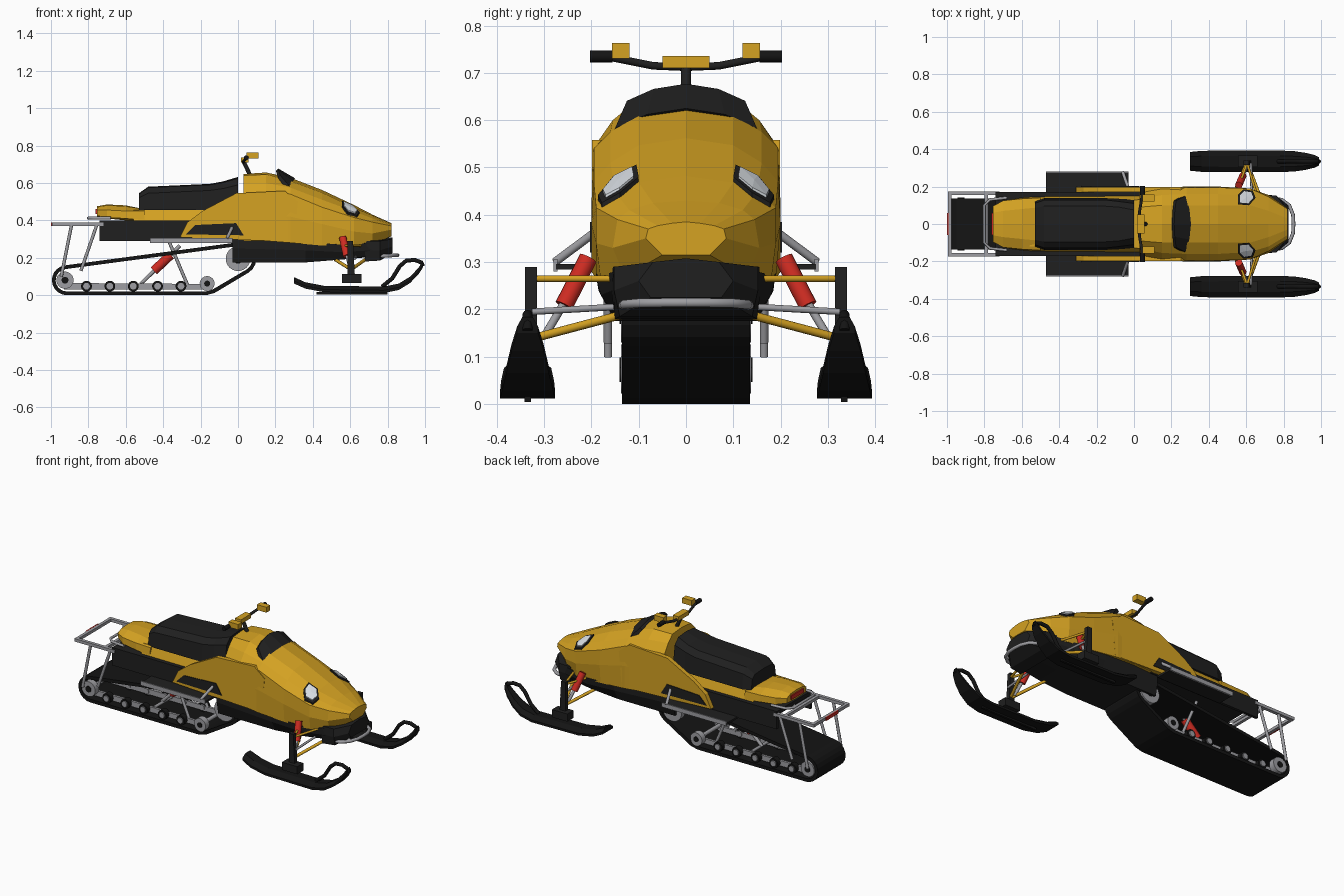
import bpy, bmesh, math
from mathutils import Vector
from mathutils.bvhtree import BVHTree


def material(name, r, g, b):
    m = bpy.data.materials.new(name)
    m.diffuse_color = (r, g, b, 1)
    return m


YELLOW = material("yellow", 0.66, 0.36, 0.016)
BLACK = material("soft black", 0.014, 0.014, 0.014)
RUBBER = material("rubber black", 0.007, 0.007, 0.007)
GREY = material("metal grey", 0.34, 0.34, 0.36)
RED = material("red", 0.62, 0.025, 0.016)
LENS = material("lens white", 0.68, 0.72, 0.76)


def build(name, verts, faces, mat, mirror=False, smooth=False):
    bm = bmesh.new()
    vs = [bm.verts.new(v) for v in verts]
    for f in faces:
        bm.faces.new([vs[i] for i in f])
    bmesh.ops.recalc_face_normals(bm, faces=bm.faces)
    for f in bm.faces:
        f.smooth = smooth
    me = bpy.data.meshes.new(name)
    bm.to_mesh(me)
    bm.free()
    if smooth:
        me.set_sharp_from_angle(angle=math.radians(50))
    me.materials.append(mat)
    ob = bpy.data.objects.new(name, me)
    bpy.context.collection.objects.link(ob)
    if mirror:
        md = ob.modifiers.new("mirror", 'MIRROR')
        md.use_axis = (False, True, False)
        md.use_mirror_merge = False
    return ob


def loft(name, rings, mat, mirror=False, closed=False, smooth=False):
    n, k = len(rings[0]), len(rings)
    faces = []
    for i in range(k if closed else k - 1):
        a, b = i * n, (i + 1) % k * n
        faces += [(a + j, a + (j + 1) % n, b + (j + 1) % n, b + j) for j in range(n)]
    if not closed:
        faces += [tuple(range(n)), tuple(range((k - 1) * n, k * n))]
    return build(name, [v for r in rings for v in r], faces, mat, mirror, smooth)


def body(name, sections, mat):
    """Loft symmetric half sections: (x, [(y, z) from top to bottom])."""
    rings = []
    for x, half in sections:
        rings.append([(x, y, z) for y, z in half] +
                     [(x, -y, z) for y, z in reversed(half) if y > 0])
    return loft(name, rings, mat)


def prism(name, pts, y0, y1, mat, mirror=True):
    return loft(name, [[(x, y, z) for x, z in pts] for y in (y0, y1)], mat, mirror)


def box(name, x0, x1, y0, y1, z0, z1, mat, mirror=False):
    return prism(name, [(x0, z0), (x1, z0), (x1, z1), (x0, z1)], y0, y1, mat, mirror)


def tube(name, pts, r, mat, mirror=True, n=10, ref=(0.43, 0.31, 0.85)):
    p = [Vector(q) for q in pts]
    rings = []
    for i, c in enumerate(p):
        t = (p[min(i + 1, len(p) - 1)] - p[max(i - 1, 0)]).normalized()
        u = t.cross(Vector(ref)).normalized()
        w = t.cross(u)
        rings.append([c + r * (math.cos(a) * u + math.sin(a) * w)
                      for a in (2 * math.pi * j / n for j in range(n))])
    return loft(name, rings, mat, mirror, smooth=True)


def wheel(name, x, z, r, y0, y1, mat):
    return tube(name, [(x, y0, z), (x, y1, z)], r, mat, n=20)


# Hood and side panels
hood = body("hood", [
    (0.03, [(0, .648), (.09, .64), (.13, .60), (.165, .55), (.185, .42), (.19, .29)]),
    (0.15, [(0, .656), (.10, .645), (.155, .60), (.19, .55), (.195, .42), (.19, .29)]),
    (0.28, [(0, .628), (.10, .61), (.16, .575), (.195, .54), (.20, .42), (.20, .28)]),
    (0.45, [(0, .562), (.10, .547), (.16, .51), (.195, .47), (.20, .38), (.19, .265)]),
    (0.62, [(0, .482), (.10, .468), (.15, .448), (.19, .415), (.19, .34), (.18, .26)]),
    (0.72, [(0, .43), (.07, .425), (.12, .41), (.145, .39), (.155, .33), (.13, .27)]),
    (0.82, [(0, .385), (.03, .382), (.06, .377), (.08, .37), (.085, .35), (.05, .315)]),
], YELLOW)
prism("side_panel", [(-.31, .31), (-.27, .39), (-.19, .45), (-.01, .545), (.25, .558),
                     (.32, .50), (.30, .285), (-.10, .30)], .172, .199, YELLOW)
prism("side_vent", [(-.28, .325), (-.23, .375), (-.01, .385), (.03, .32)], .196, .203, BLACK)

# Headlights laid on the hood surface
bm = bmesh.new()
bm.from_mesh(hood.data)
tree = BVHTree.FromBMesh(bm)


def on_hood(x, y, lift):
    return tree.ray_cast(Vector((x, y, 2)), Vector((0, 0, -1)))[0] + Vector((0, 0, lift))


LAMP = [(.555, .105), (.555, .155), (.585, .186), (.635, .178), (.65, .14), (.615, .10)]
for name, s, lift, mat in (("headlight_frame", 1, .010, BLACK), ("headlight_lens", .76, .015, LENS)):
    xy = [(.60 + (x - .60) * s, .144 + (y - .144) * s) for x, y in LAMP]
    top = [on_hood(x, y, lift) for x, y in xy + [(.60, .144)]]
    low = [v - Vector((0, 0, lift + .003)) for v in top[:6]]
    faces = [f for i in range(6) for f in ((i, (i + 1) % 6, 6), (i, (i + 1) % 6, 7 + (i + 1) % 6, 7 + i))]
    build(name, top + low, faces + [tuple(range(7, 13))], mat, True)
bm.free()

# Windshield
rings = []
for y in (-1, -.55, 0, .55, 1):
    k = y * y
    lo = (.305 - .03 * k, .15 * y, .625 - .042 * k)
    hi = (.215 + .01 * k, .125 * y, .677 - .036 * k)
    rings.append([lo, hi, (hi[0] - .012, hi[1], hi[2] - .012), (lo[0] - .02, lo[1], lo[2] - .015)])
loft("windshield", rings, BLACK)

# Belly pan and front bumper
body("belly_pan", [
    (-.03, [(0, .295), (.165, .295), (.165, .25), (.15, .175), (0, .175)]),
    (.36, [(0, .295), (.19, .285), (.185, .24), (.15, .175), (0, .175)]),
    (.55, [(0, .295), (.19, .27), (.18, .23), (.15, .19), (0, .19)]),
    (.72, [(0, .295), (.15, .28), (.155, .24), (.14, .21), (0, .205)]),
], BLACK)
body("front_bumper", [
    (.68, [(0, .30), (.155, .29), (.158, .24), (.15, .18), (0, .18)]),
    (.76, [(0, .305), (.152, .29), (.152, .24), (.14, .185), (0, .185)]),
    (.825, [(0, .308), (.07, .30), (.10, .26), (.075, .225), (0, .225)]),
], BLACK)
tube("bumper_bar", [(.74, -.135, .208), (.79, -.13, .21), (.83, -.10, .213), (.85, -.05, .214), (.853, 0, .214),
                    (.85, .05, .214), (.83, .10, .213), (.79, .13, .21), (.74, .135, .208)],
     .010, GREY, False, ref=(0, 0, 1))

# Tunnel, seat and tail
box("tunnel_top", -.74, .05, -.172, .172, .375, .40, BLACK)
box("tunnel_side", -.74, .05, .155, .172, .29, .39, BLACK, True)
body("seat_base", [
    (-.56, [(0, .455), (.12, .455), (.145, .40), (0, .40)]),
    (.04, [(0, .47), (.13, .47), (.15, .40), (0, .40)]),
], YELLOW)
body("tail", [
    (-.755, [(0, .475), (.06, .47), (.095, .455), (.09, .425), (0, .42)]),
    (-.70, [(0, .485), (.07, .48), (.125, .455), (.125, .415), (0, .41)]),
    (-.60, [(0, .48), (.08, .475), (.135, .45), (.14, .41), (0, .40)]),
    (-.50, [(0, .46), (.09, .46), (.14, .45), (.145, .40), (0, .40)]),
], YELLOW)
body("seat", [
    (-.53, [(0, .545), (.085, .54), (.11, .52), (.12, .455), (0, .455)]),
    (-.48, [(0, .58), (.095, .575), (.128, .545), (.138, .455), (0, .455)]),
    (-.15, [(0, .595), (.095, .59), (.128, .56), (.138, .455), (0, .455)]),
    (-.08, [(0, .608), (.09, .602), (.12, .57), (.135, .455), (0, .455)]),
    (0, [(0, .632), (.075, .625), (.11, .59), (.13, .455), (0, .43)]),
], BLACK)
box("tail_light", -.762, -.752, -.06, .06, .435, .46, RED)
tube("grab_handle", [(-.68, -.14, .412), (-.77, -.13, .412), (-.80, -.10, .412), (-.80, .10, .412),
                     (-.77, .13, .412), (-.68, .14, .412)], .008, GREY, False, ref=(0, 0, 1))

# Rear rack
box("rack_side_rail", -.995, -.72, .155, .175, .37, .388, GREY, True)
for x in (-.985, -.79):
    box("rack_cross_bar", x - .009, x + .009, -.17, .17, .37, .388, GREY)
box("rear_reflector", -1.0, -.993, -.06, .06, .369, .389, RED)
tube("rack_rear_leg", [(-.89, .165, .375), (-.945, .165, .10)], .009, GREY)
tube("rack_front_leg", [(-.755, .165, .375), (-.84, .165, .13)], .009, GREY)

# Running boards
box("running_board", -.47, -.03, .165, .275, .284, .296, BLACK, True)
box("board_rim", -.47, -.03, .272, .28, .28, .306, GREY, True)
tube("board_strut", [(-.06, .277, .30), (-.03, .19, .365)], .009, GREY)


# Track belt around its wheels
def belt(t):
    pts = [(-.915 + (.08 - t) * math.cos(a), .08 + (.08 - t) * math.sin(a))
           for a in (math.radians(97 + 173 * i / 10) for i in range(11))]
    pts += [(-.17, t), (-.125 - t * .4, .012 + t)]
    return pts + [(.01 + (.088 - t) * math.cos(a), .195 + (.088 - t) * math.sin(a))
                  for a in (math.radians(-57 + 154 * i / 8) for i in range(9))]


loft("track", [[(a[0], -.135, a[1]), (a[0], .135, a[1]), (b[0], .135, b[1]), (b[0], -.135, b[1])]
               for a, b in zip(belt(0), belt(.02))], RUBBER, closed=True)
for x in (-.81, -.685, -.56, -.43, -.305):
    wheel("bogie_wheel", x, .048, .029, .09, .125, RUBBER)
    wheel("bogie_hub", x, .048, .018, .08, .132, GREY)
for x, z, r in ((-.165, .062, .040), (-.925, .08, .046), (0, .195, .066)):
    wheel("large_wheel", x, z, r, .10, .137, GREY)
    wheel("large_wheel_hub", x, z, r * .4, .10, .141, RUBBER)
    tube("axle", [(x, -.12, z), (x, .12, z)], .012, GREY, False)
prism("slide_rail", [(-.93, .03), (-.16, .03), (-.13, .07), (-.20, .06), (-.93, .065)], .085, .10, GREY)
tube("suspension_arm", [(-.37, .09, .29), (-.27, .09, .055)], .009, GREY)
tube("rear_shock", [(-.45, 0, .13), (-.36, 0, .215)], .025, RED, False)
tube("rear_shock_rod", [(-.52, 0, .06), (-.31, 0, .265)], .010, GREY, False)
tube("arm_cross_bar", [(-.51, -.09, .06), (-.51, .09, .06)], .009, GREY, False)

# Front suspension
for x in (.545, .655):
    tube("upper_arm", [(x, .16, .265), (.605, .325, .265)], .007, YELLOW)
for x in (.52, .68):
    tube("lower_arm", [(x, .13, .19), (.605, .33, .137)], .009, YELLOW)
tube("tie_rod", [(.63, .15, .205), (.625, .325, .195)], .007, GREY)
tube("front_shock", [(.56, .207, .308), (.582, .258, .208)], .020, RED)
tube("front_shock_rod", [(.57, .23, .26), (.60, .30, .142)], .009, GREY)
prism("spindle", [(.585, .10), (.625, .10), (.615, .29), (.585, .29)], .315, .34, BLACK)
box("ski_mount", .555, .66, .305, .365, .065, .112, BLACK, True)

# Skis: flat sole with a raised spine, and a loop at the tip
rings = []
for x, z, w in ((.30, .062, .050), (.36, .035, .056), (.46, .016, .058), (.78, .012, .058),
                (.86, .028, .054), (.92, .065, .045), (.965, .112, .034), (.99, .150, .022)):
    c = .335
    rings.append([(x, c - w, z), (x, c + w, z), (x, c + w, z + .014), (x, c + w * .5, z + .034),
                  (x, c - w * .5, z + .034), (x, c - w, z + .014)])
loft("ski", rings, RUBBER, True)
box("ski_runner", .42, .80, .328, .342, .004, .018, RUBBER, True)
tube("ski_loop", [(.77, .335, .045), (.825, .335, .09), (.865, .335, .155), (.90, .335, .185), (.945, .335, .188),
                  (.98, .335, .175), (.99, .335, .155)], .011, RUBBER, ref=(0, 1, 0))

# Steering: stem, bar, grips, pad and hand blocks
tube("steering_stem", [(.07, 0, .63), (.03, 0, .715)], .011, BLACK, False)
tube("handlebar", [(.045, -.17, .735), (.04, -.13, .727), (.03, -.07, .715), (.03, 0, .712),
                   (.03, .07, .715), (.04, .13, .727), (.045, .17, .735)], .008, BLACK, False, ref=(1, 0, 0))
tube("grip", [(.045, .155, .735), (.045, .203, .735)], .013, RUBBER)
box("bar_pad", .015, .055, -.05, .05, .71, .736, YELLOW)
box("hand_block", .045, .11, .12, .157, .73, .763, YELLOW, True)
